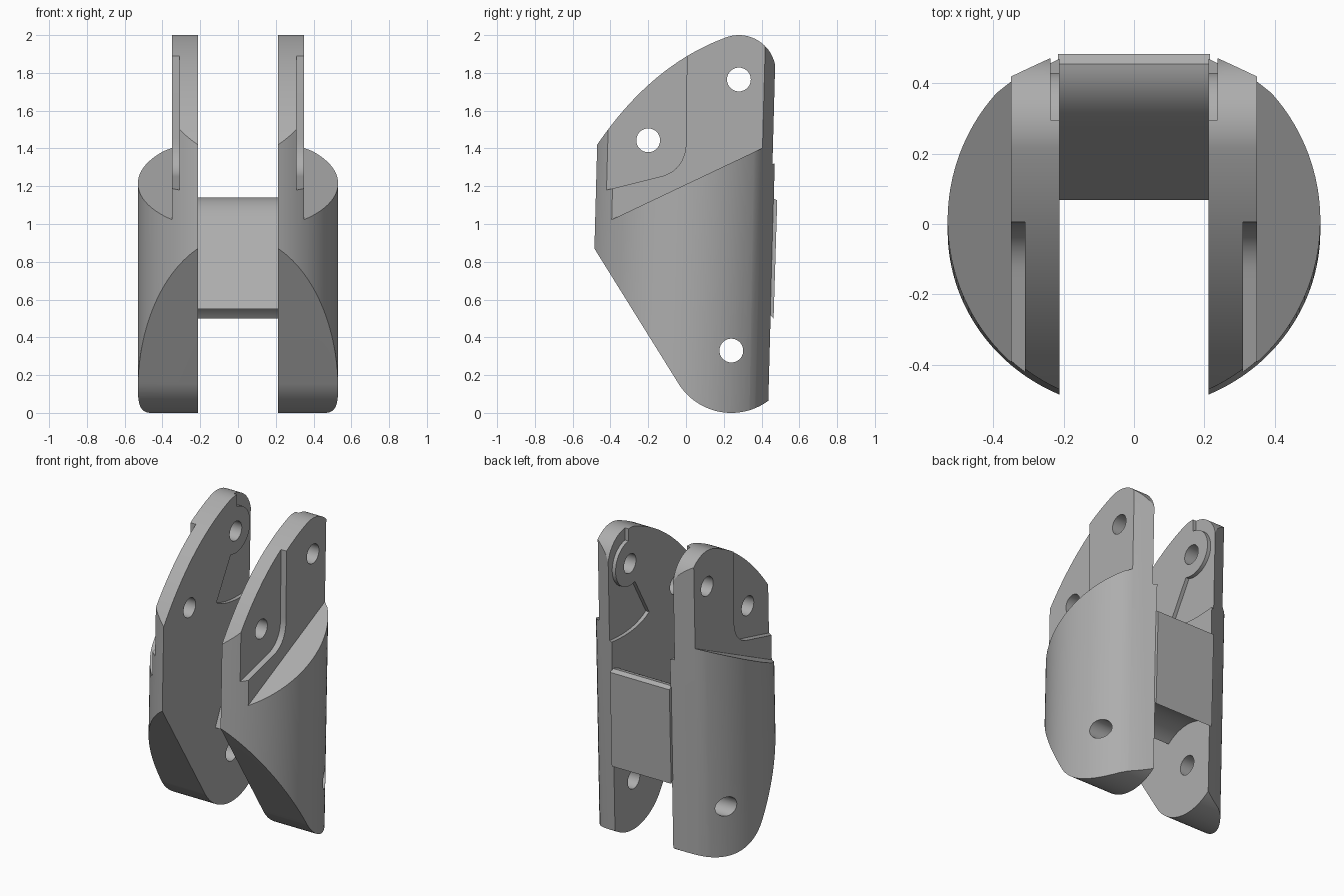
import bpy, bmesh, math

if "Cube" in bpy.data.objects:
    bpy.data.objects.remove(bpy.data.objects["Cube"])

INNER = 0.2125   # inner face of each side plate

grey = bpy.data.materials.new("satin grey")
grey.diffuse_color = (0.42, 0.42, 0.42, 1)
grey.use_nodes = True
grey.node_tree.nodes["Principled BSDF"].inputs["Base Color"].default_value = grey.diffuse_color


def arc(cx, cy, r, a0, a1, n):
    return [(cx + r * math.cos(math.radians(a0 + (a1 - a0) * i / n)),
             cy + r * math.sin(math.radians(a0 + (a1 - a0) * i / n))) for i in range(n + 1)]


def bezier(p, c, q, n):
    out = []
    for i in range(n + 1):
        t = i / n
        out.append(tuple((1 - t) ** 2 * p[k] + 2 * t * (1 - t) * c[k] + t * t * q[k] for k in (0, 1)))
    return out


def prism(name, pts, lo, hi, place):
    """Extrude a 2D outline from lo to hi; place() maps (u, v, depth) to 3D."""
    bm = bmesh.new()
    a = [bm.verts.new(place(u, v, lo)) for u, v in pts]
    b = [bm.verts.new(place(u, v, hi)) for u, v in pts]
    bm.faces.new(a)
    bm.faces.new(b[::-1])
    for i in range(len(pts)):
        j = (i + 1) % len(pts)
        bm.faces.new((a[i], a[j], b[j], b[i]))
    bmesh.ops.recalc_face_normals(bm, faces=bm.faces)
    me = bpy.data.meshes.new(name)
    bm.to_mesh(me)
    bm.free()
    me.materials.append(grey)
    ob = bpy.data.objects.new(name, me)
    bpy.context.collection.objects.link(ob)
    return ob


def side(y, z, x):           # side-view outline, extruded along x
    return (x, y, z)


def plan(x, y, z):           # top-view outline, leaning slightly back with height
    return (x, y + 0.027 * (z - 0.85), z)


def activate(ob):
    bpy.ops.object.select_all(action='DESELECT')
    ob.select_set(True)
    bpy.context.view_layer.objects.active = ob


def boolean(ob, tool, op):
    activate(ob)
    m = ob.modifiers.new("bool", 'BOOLEAN')
    m.operation, m.solver, m.object = op, 'EXACT', tool
    bpy.ops.object.modifier_apply(modifier=m.name)
    bpy.data.objects.remove(tool)


# Side plate: rounded plan column trimmed by the side silhouette
plates = prism("side_plates",
               arc(0, 0, 0.53, -66.36, 42.6, 56) + [(0.35, 0.39), (INNER, 0.457)],
               -0.1, 2.1, plan)
outline = (arc(0.24, 0.33, 0.33, 315.4, 211.9, 40)
           + [(-0.485, 0.87), (-0.6, 1.044), (-0.6, 1.228)]
           + bezier((-0.47, 1.42), (-0.182, 1.844), (0.213, 1.988), 32)
           + arc(0.28, 1.805, 0.195, 110, 0, 24)[1:])
boolean(plates, prism("trim", outline, 0, 1, side), 'INTERSECT')

# Sloped shoulder: upper part is thinner
boolean(plates, prism("shoulder", [(-0.9, 0.7825), (0.9, 1.6375), (0.9, 2.3), (-0.9, 2.3)],
                      0.35, 1, side), 'DIFFERENCE')

# Outer shallow pocket around the middle hole
pocket = [(0.01, 2.3), (0.0, 1.45)] + bezier((0.0, 1.42), (-0.01, 1.28), (-0.14, 1.25), 12) \
    + [(-0.7, 1.11), (-0.7, 2.3)]
boolean(plates, prism("pocket", pocket, 0.31, 1, side), 'DIFFERENCE')

# Inner recess behind the disc around the top hole
recess = [(0.295, 2.3)] + arc(0.28, 1.77, 0.15, 84, -110, 30) \
    + bezier((0.08, 1.37), (0.24, 1.27), (0.6, 1.34), 12) + [(0.6, 2.3)]
boolean(plates, prism("recess", recess, 0, 0.237, side), 'DIFFERENCE')

# Pin holes
for y, z in ((0.28, 1.765), (-0.2, 1.443), (0.24, 0.33)):
    boolean(plates, prism("pin", arc(y, z, 0.063, 0, 360, 40)[:-1], 0, 1, side), 'DIFFERENCE')

# Matching plate on the other side
activate(plates)
plates.modifiers.new("mirror", 'MIRROR').use_mirror_merge = False
bpy.ops.object.modifier_apply(modifier="mirror")

# Bridge: curved front, concave underside clearing the lower pin
bridge_outline = (arc(0.24, 0.33, 0.28, 37, 128, 24)
                  + bezier((0.27, 0.98), (0.34, 1.12), (0.455, 1.14), 14)
                  + [(0.483, 1.125)])
bridge = prism("bridge", bridge_outline, -INNER - 0.004, INNER + 0.004, side)

for ob in (plates, bridge):
    activate(ob)
    bpy.ops.object.shade_smooth_by_angle(angle=math.radians(20))
